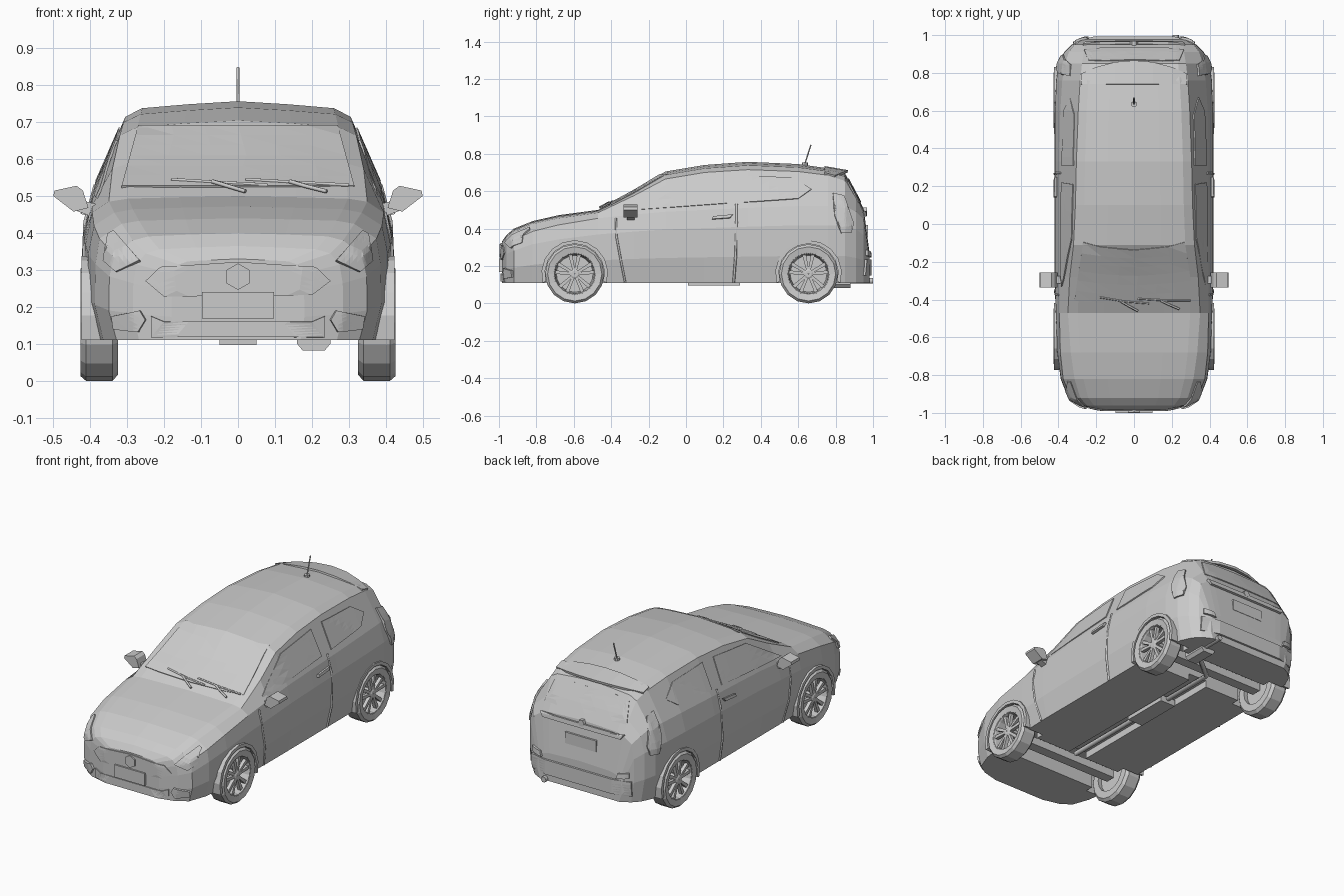
import bpy, bmesh, math
from mathutils import Vector
from mathutils.bvhtree import BVHTree

if "Cube" in bpy.data.objects:
    bpy.data.objects.remove(bpy.data.objects["Cube"])


def mesh(name, verts, faces, mirror=False):
    me = bpy.data.meshes.new(name)
    me.from_pydata([tuple(v) for v in verts], [], faces)
    bm = bmesh.new()
    bm.from_mesh(me)
    bmesh.ops.recalc_face_normals(bm, faces=bm.faces)
    bm.to_mesh(me)
    bm.free()
    ob = bpy.data.objects.new(name, me)
    bpy.context.collection.objects.link(ob)
    if mirror:
        ob.modifiers.new("Mirror", 'MIRROR').use_mirror_merge = False
    return ob


def place(axis, a, b, d):
    return {'x': (d, a, b), 'y': (a, d, b), 'z': (a, b, d)}[axis]


def prism(name, pts, axis, lo, hi, mirror=False):
    n = len(pts)
    v = [place(axis, a, b, d) for d in (lo, hi) for a, b in pts]
    f = [tuple(range(n)), tuple(range(n, 2 * n))]
    f += [(i, (i + 1) % n, (i + 1) % n + n, i + n) for i in range(n)]
    return mesh(name, v, f, mirror)


def box(name, x, y, z, mirror=False):
    return prism(name, [(x[0], y[0]), (x[1], y[0]), (x[1], y[1]), (x[0], y[1])], 'z', *z, mirror)


def circle(cy, cz, r, n, a0=0.0):
    return [(cy + r * math.cos(a0 + k * math.tau / n), cz + r * math.sin(a0 + k * math.tau / n)) for k in range(n)]


def lathe(name, profile, cy, cz, n):
    m = len(profile)
    v = [(x, y, z) for x, r in profile for y, z in circle(cy, cz, r, n, -math.pi / 2)]
    f = [(j * n + k, j * n + (k + 1) % n, (j + 1) % m * n + (k + 1) % n, (j + 1) % m * n + k)
         for j in range(m) for k in range(n)]
    return mesh(name, v, f, True)


def tube(name, pts, r):
    cu = bpy.data.curves.new(name, 'CURVE')
    cu.dimensions = '3D'
    cu.bevel_depth, cu.bevel_resolution, cu.use_fill_caps = r, 1, True
    sp = cu.splines.new('POLY')
    sp.points.add(len(pts) - 1)
    for p, c in zip(sp.points, pts):
        p.co = (*c, 1)
    ob = bpy.data.objects.new(name, cu)
    bpy.context.collection.objects.link(ob)
    return ob


# Body shell: stations of (y, half width, shoulder x, shoulder z, roof edge x, roof edge z, top z)
stations = [
    (-.985, .18, .175, .29, .16, .315, .33), (-.96, .285, .275, .315, .25, .345, .365),
    (-.92, .35, .335, .34, .285, .38, .40), (-.82, .388, .375, .385, .315, .425, .44),
    (-.68, .408, .39, .42, .335, .455, .472), (-.47, .415, .395, .455, .35, .485, .50),
    (-.28, .42, .395, .475, .34, .575, .603), (-.11, .42, .395, .49, .32, .665, .705),
    (.10, .42, .395, .50, .31, .70, .74), (.33, .42, .395, .51, .305, .715, .757),
    (.60, .42, .39, .52, .295, .705, .745), (.76, .413, .38, .52, .285, .685, .722),
    (.85, .40, .365, .52, .275, .655, .695), (.91, .37, .345, .49, .265, .56, .585),
    (.95, .33, .315, .45, .26, .485, .505), (.98, .27, .26, .24, .23, .265, .28)]
zb = .11
verts, faces = [], []
for y, w, xs, zs, xr, zr, zt in stations:
    h = zs - zb
    half = [(.94 * w, zb), (w, zb + .35 * h), (.995 * w, zb + .75 * h), (xs, zs), (xr, zr),
            (.85 * xr, zr + .55 * (zt - zr)), (.45 * xr, zt - .2 * (zt - zr))]
    ring = [(0, zb)] + half + [(0, zt)] + [(-x, z) for x, z in reversed(half)]
    verts += [(x, y, z) for x, z in ring]
N, S = 16, len(stations)
faces = [(i * N + k, i * N + (k + 1) % N, (i + 1) * N + (k + 1) % N, (i + 1) * N + k)
         for i in range(S - 1) for k in range(N)]
faces += [tuple(range(N)), tuple(range((S - 1) * N, S * N))]
body = mesh("body_shell", verts, faces)
tree = BVHTree.FromPolygons([Vector(v) for v in verts], faces)
RAYS = {'front': ('y', -1), 'rear': ('y', 1), 'right': ('x', 1), 'left': ('x', -1)}


def surf(side, a, b, lift=0.0):
    axis, s = RAYS[side]
    out = Vector(place(axis, 0, 0, s))
    o = Vector(place(axis, a, b, 2 * s))
    hit = tree.ray_cast(o, -out)[0] or tree.find_nearest(Vector(place(axis, a, b, .9 * s)))[0]
    return hit + out * lift


def panel(name, side, pts, lift=.002, thick=.007):
    # Flat outline draped onto the body
    bm = bmesh.new()
    axis = RAYS[side][0]
    bm.faces.new([bm.verts.new(place(axis, a, b, 0)) for a, b in pts])
    bmesh.ops.triangulate(bm, faces=bm.faces[:])
    bmesh.ops.subdivide_edges(bm, edges=bm.edges[:], cuts=5, use_grid_fill=True)
    for v in bm.verts:
        a, b = (v.co.y, v.co.z) if axis == 'x' else (v.co.x, v.co.z)
        v.co = surf(side, a, b, lift)
    me = bpy.data.meshes.new(name)
    bm.to_mesh(me)
    bm.free()
    ob = bpy.data.objects.new(name, me)
    bpy.context.collection.objects.link(ob)
    so = ob.modifiers.new("Solidify", 'SOLIDIFY')
    so.thickness, so.offset = thick, 0
    return ob


# Wheel wells, axle channels and centre tunnel cut from the body
AXLES = {"front": -.595, "rear": .655}
cutters = [box("tunnel_cutter", (-.06, .06), (-.55, .62), (.05, .15))]
for cy in AXLES.values():
    cutters += [prism("well_cutter", circle(cy, .16, .166, 20), 'x', s * .29, s * .55) for s in (-1, 1)]
    cutters.append(box("channel_cutter", (-.3, .3), (cy - .11, cy + .11), (.05, .2)))
bpy.context.view_layer.objects.active = body
for c in cutters:
    c.hide_render = True
    m = body.modifiers.new("Cut", 'BOOLEAN')
    m.operation, m.object, m.solver = 'DIFFERENCE', c, 'EXACT'
    bpy.ops.object.modifier_apply(modifier=m.name)
    bpy.data.objects.remove(c)

# Wheels, arches and axles
for end, cy in AXLES.items():
    cz = .158
    lathe(end + "_tyre", [(.325, .10), (.325, .142), (.34, .158), (.412, .158), (.427, .145), (.421, .112), (.40, .105)], cy, cz, 16)
    lathe(end + "_rim", [(.36, .004), (.36, .098), (.41, .104), (.419, .108), (.421, .117), (.35, .117), (.35, .004)], cy, cz, 20)
    lathe(end + "_hub", [(.35, .002), (.35, .026), (.412, .026), (.416, .018), (.416, .002)], cy, cz, 10)
    for k in range(10):
        a = math.radians(90 + 72 * (k // 2) + (13 if k % 2 else -13))
        u, t = Vector((math.cos(a), math.sin(a))), Vector((-math.sin(a), math.cos(a)))
        q = [(.02, -.007), (.106, -.01), (.106, .01), (.02, .007)]
        prism(end + "_spoke", [tuple(Vector((cy, cz)) + u * r + t * w) for r, w in q], 'x', .392, .412, True)
    arc = [math.radians(-16 + 212 * k / 10) for k in range(11)]
    ring = [(cy + .178 * math.cos(a), .16 + .178 * math.sin(a)) for a in arc]
    ring += [(cy + .159 * math.cos(a), .16 + .159 * math.sin(a)) for a in reversed(arc)]
    prism(end + "_arch_flare", ring, 'x', .37, .424, True)
    box(end + "_axle_beam", (-.33, .33), (cy - .03, cy + .03), (.125, .17))

# Exhaust line and muffler
tube("exhaust_pipe", [(0, -.5, .125), (0, .62, .125), (.12, .72, .125), (.2, .78, .12)], .014)
box("catalyst_box", (-.05, .05), (.01, .29), (.097, .135))
prism("muffler", [(.16, .10), (.175, .082), (.235, .082), (.25, .10), (.25, .13), (.16, .13)], 'y', .74, .88)
tube("exhaust_tip", [(.22, .84, .12), (.22, 1.0, .12)], .017)

# Glass
panel("windscreen", 'front', [(-.315, .525), (.315, .525), (.27, .69), (-.27, .69)])
panel("rear_window", 'rear', [(-.265, .54), (.265, .54), (.24, .65), (.15, .665), (-.15, .665), (-.24, .65)])
for side, s in (('right', 1), ('left', -1)):
    panel("front_side_window", side, [(-.33, .495), (.22, .535), (.21, .68), (-.08, .65)])
    panel("rear_side_window", side, [(.31, .54), (.6, .56), (.67, .61), (.58, .67), (.31, .685)])
    # Door seams and handle
    tube("front_door_seam", [surf(side, y, z) for y, z in ((-.375, .455), (-.372, .36), (-.35, .24), (-.325, .112))], .006)
    tube("rear_door_seam", [surf(side, y, z) for y, z in ((.27, .53), (.27, .43), (.265, .25), (.255, .112))], .007)
    panel("door_handle", side, [(.14, .45), (.235, .457), (.25, .475), (.145, .465)], .012, .014)
    # Lights
    panel("tail_light", side, [(.785, .59), (.845, .575), (.895, .43), (.885, .38), (.83, .375), (.795, .47)], .006, .01)
    flip = [(s * x, z) for x, z in ((.265, .325), (.33, .295), (.362, .325), (.352, .395), (.335, .405))]
    panel("headlight", 'front', flip, .006, .01)
    fog = [(s * x, z) for x, z in ((.265, .19), (.25, .165), (.27, .132), (.335, .14), (.34, .175))]
    panel("fog_light_frame", 'front', fog, .006, .014)
    panel("rear_reflector", 'rear', [(s * x, z) for x, z in ((.24, .245), (.31, .255), (.31, .285), (.25, .275))], .006, .014)

# Nose details
panel("grille", 'front', [(-.25, .27), (-.21, .308), (0, .322), (.21, .308), (.25, .27), (.2, .232), (-.2, .228)])
panel("lower_intake", 'front', [(-.235, .175), (-.2, .16), (.2, .16), (.235, .175), (.235, .118), (-.235, .118)])
prism("nose_hexagon", circle(0, .282, .036, 6, math.pi / 6), 'y', -.997, -.98)
box("front_plate", (-.097, .097), (-1.0, -.98), (.168, .24))

# Tail details
panel("rear_bumper", 'rear', [(-.32, .15), (.32, .15), (.32, .235), (-.32, .235)], .004, .016)
panel("tailgate_ledge", 'rear', [(-.25, .465), (.25, .465), (.27, .49), (-.27, .49)], .004, .02)
box("rear_plate", (-.1, .1), (.95, .972), (.355, .42))
prism("tailgate_latch", circle(0, .495, .02, 6), 'y', .94, .968)

# Roof spoiler
xs = [-.28, -.2, -.1, 0, .1, .2, .28]
rows = [[(x, .74, .727 - .44 * x * x) for x in xs],
        [(x, .865 - .9 * x * x, .706 - .36 * x * x) for x in xs]]
spoiler = mesh("roof_spoiler", rows[0] + rows[1], [(i, i + 1, i + 8, i + 7) for i in range(6)])
so = spoiler.modifiers.new("Solidify", 'SOLIDIFY')
so.thickness, so.offset = .014, 0

# Door mirrors
prism("mirror_arm", [(.37, .475), (.385, .44), (.45, .465), (.43, .49)], 'y', -.315, -.275, True)
prism("mirror_head", [(.405, .468), (.445, .458), (.5, .5), (.497, .515), (.437, .528), (.42, .515)], 'y', -.335, -.258, True)

# Wipers
for x0, x1 in ((-.18, .08), (.02, .3)):
    xm = (x0 + x1) / 2
    tube("wiper_blade", [surf('front', x, z, .01) for x, z in ((x0, .545), (xm, .537), (x1, .53))], .005)
    tube("wiper_arm", [surf('front', x, z, .016) for x, z in ((x1 - .06, .513), (xm + .02, .528), (xm - .02, .54))], .006)

# Antenna
prism("antenna_base", circle(0, .635, .016, 8), 'z', .735, .752)
tube("antenna_rod", [(0, .635, .745), (0, .668, .848)], .004)
